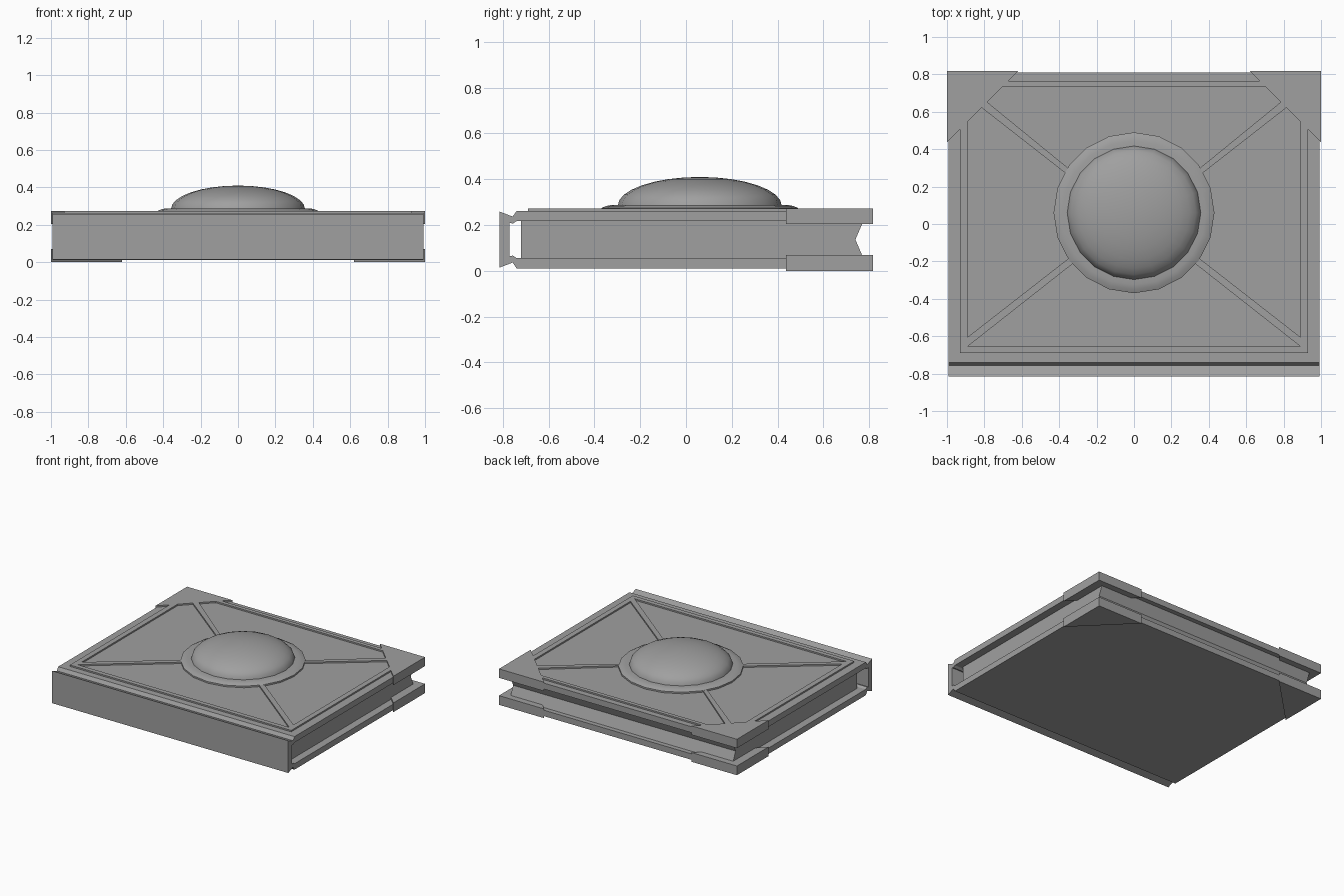
import bpy, bmesh, math

cube = bpy.data.objects.get("Cube")
if cube:
    bpy.data.objects.remove(cube, do_unlink=True)

grey = bpy.data.materials.new("plain grey")
grey.use_nodes = True
grey.diffuse_color = (0.35, 0.35, 0.35, 1)
grey.node_tree.nodes["Principled BSDF"].inputs["Base Color"].default_value = (0.35, 0.35, 0.35, 1)

MID = 0.1365           # half height of the closed book
TOP = 0.273            # top of corner guards and ridges
COVER = 0.262          # top of the cover board


def finish(name, bm):
    bmesh.ops.recalc_face_normals(bm, faces=bm.faces)
    mesh = bpy.data.meshes.new(name)
    bm.to_mesh(mesh)
    bm.free()
    mesh.materials.append(grey)
    obj = bpy.data.objects.new(name, mesh)
    bpy.context.collection.objects.link(obj)
    return obj


def add_prism(bm, points, depth):
    """Extrude a flat outline along a depth vector."""
    face = bm.faces.new([bm.verts.new(p) for p in points])
    new = bmesh.ops.extrude_face_region(bm, geom=[face])["geom"]
    bmesh.ops.translate(bm, vec=depth, verts=[v for v in new if isinstance(v, bmesh.types.BMVert)])


def side_profile(name, outline, half_width):
    bm = bmesh.new()
    add_prism(bm, [(-half_width, y, z) for y, z in outline], (2 * half_width, 0, 0))
    return finish(name, bm)


def plan_shapes(name, outlines, z0, z1):
    """Plan outlines raised between two heights and mirrored left to right."""
    bm = bmesh.new()
    for outline in outlines:
        add_prism(bm, [(x, y, z0) for x, y in outline], (0, 0, z1 - z0))
    obj = finish(name, bm)
    obj.modifiers.new("mirror", "MIRROR").use_clip = True
    return obj


def lathe(name, profile, centre_y, sides=20):
    bm = bmesh.new()
    verts = [bm.verts.new((0, r, z)) for r, z in profile]
    edges = [bm.edges.new(pair) for pair in zip(verts, verts[1:])]
    bmesh.ops.spin(bm, geom=verts + edges, cent=(0, 0, 0), axis=(0, 0, 1),
                   angle=2 * math.pi, steps=sides, use_duplicate=False)
    bmesh.ops.remove_doubles(bm, verts=bm.verts, dist=0.0005)
    obj = finish(name, bm)
    obj.location.y = centre_y
    bpy.ops.object.select_all(action="DESELECT")
    obj.select_set(True)
    bpy.context.view_layer.objects.active = obj
    bpy.ops.object.shade_smooth_by_angle(angle=math.radians(40))
    return obj


# Both cover boards, hinges and spine as one wrapped profile
outer = [(0.81, COVER), (-0.74, COVER), (-0.757, 0.237), (-0.815, 0.259)]
inner = [(-0.77, 0.21), (-0.757, 0.206), (-0.74, 0.217), (0.81, 0.217)]


def flipped(points):
    return [(y, 2 * MID - z) for y, z in reversed(points)]


side_profile("cover_and_spine", outer + flipped(outer) + flipped(inner) + inner, 0.993)

# Page block with a hollow fore edge
side_profile("pages", [(-0.72, 0.218), (0.775, 0.218), (0.74, MID), (0.775, 0.055), (-0.72, 0.055)], 0.935)

# Corner guards on both boards
corner = [(1, 0.437), (1, 0.817), (0.62, 0.817)]
plan_shapes("top_corner_guards", [corner], 0.205, TOP)
plan_shapes("bottom_corner_guards", [corner], 0, 0.07)

# Raised border and diagonal ribs on the front board
ridges = [
    [(0, -0.69), (0.93, -0.69), (0.93, -0.655), (0, -0.655)],
    [(0.93, -0.655), (0.93, 0.507), (0.89, 0.547), (0.89, -0.655)],
    [(0, 0.765), (0.672, 0.765), (0.702, 0.735), (0, 0.735)],
    [(0.89, -0.655), (0.89, -0.605), (0.30, -0.145), (0.28, -0.175)],
    [(0.815, 0.622), (0.785, 0.652), (0.28, 0.24), (0.30, 0.22)],
]
plan_shapes("cover_ridges", ridges, 0.255, TOP)

# Round setting and domed centre stone
lathe("dome_setting", [(0.43, 0.258), (0.43, 0.274), (0.41, 0.283), (0.385, 0.288), (0.345, 0.288)], 0.06)
steps = 8
dome = [(0.358 * math.cos(i * math.pi / 2 / steps), 0.285 + 0.125 * math.sin(i * math.pi / 2 / steps))
        for i in range(steps + 1)]
lathe("dome", dome, 0.06)
